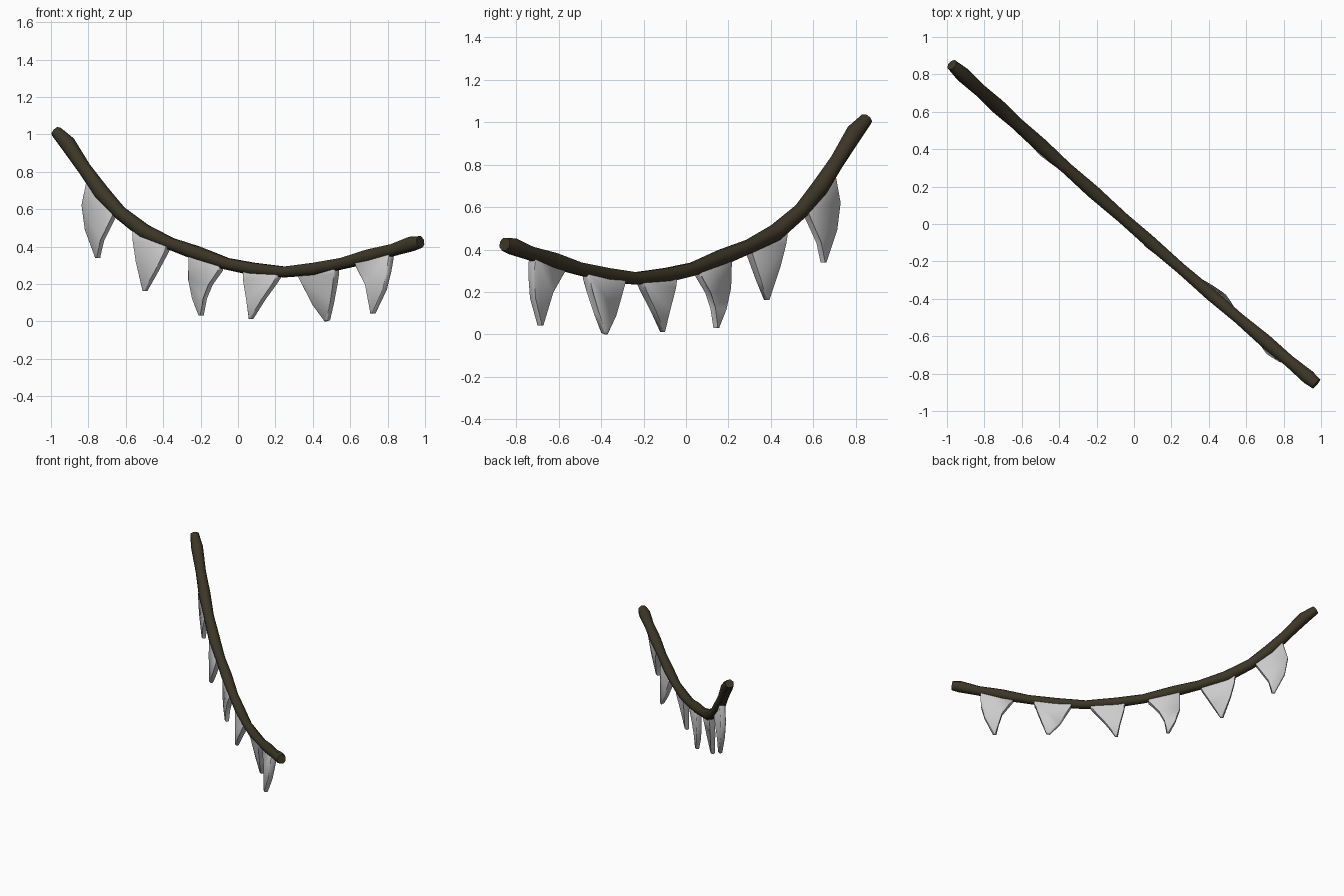
import bpy, bmesh, math
from mathutils import Vector

if "Cube" in bpy.data.objects:
    bpy.data.objects.remove(bpy.data.objects["Cube"])

U = Vector((0.752, -0.659, 0))      # direction the garland runs in plan
N = Vector((-0.659, -0.752, 0))     # direction the flags face


def line_y(x):
    return -0.876 * x - 0.02 * (1 - x * x)


def finish(name, bm):
    bmesh.ops.recalc_face_normals(bm, faces=bm.faces)
    mesh = bpy.data.meshes.new(name)
    bm.to_mesh(mesh)
    bm.free()
    ob = bpy.data.objects.new(name, mesh)
    bpy.context.collection.objects.link(ob)
    bpy.ops.object.select_all(action='DESELECT')
    ob.select_set(True)
    bpy.context.view_layer.objects.active = ob
    bpy.ops.object.shade_smooth_by_angle(angle=math.radians(50))
    return ob


# Sagging rope: eight-sided rings of uneven radius along (x, z, radius)
PATH = [(-0.973, 1.015, .031), (-0.91, .95, .043), (-0.82, .815, .037), (-0.73, .69, .043),
        (-0.63, .58, .037), (-0.50, .48, .041), (-0.36, .415, .034), (-0.22, .365, .039),
        (-0.06, .308, .033), (0.08, .28, .036), (0.25, .264, .031), (0.41, .28, .036),
        (0.56, .31, .032), (0.70, .348, .039), (0.83, .382, .034), (0.93, .415, .041),
        (0.975, .425, .033)]
SIDES = 8
pts = [Vector((x, line_y(x), z)) for x, z, r in PATH]
bm = bmesh.new()
rings = []
for i, p in enumerate(pts):
    t = (pts[min(i + 1, len(pts) - 1)] - pts[max(i - 1, 0)]).normalized()
    up = N.cross(t).normalized()
    side = t.cross(up)
    r = PATH[i][2]
    rings.append([bm.verts.new(p + r * (math.cos(a) * side + math.sin(a) * up))
                  for a in (2 * math.pi * (k + .5) / SIDES for k in range(SIDES))])
for a, b in zip(rings, rings[1:]):
    for k in range(SIDES):
        j = (k + 1) % SIDES
        bm.faces.new((a[k], a[j], b[j], b[k]))
bm.faces.new(rings[0])
bm.faces.new(rings[-1])
rope = finish("rope", bm)
mat = bpy.data.materials.new("dark_rope")
mat.diffuse_color = (0.045, 0.037, 0.02, 1)
mat.use_nodes = True
mat.node_tree.nodes["Principled BSDF"].inputs["Base Color"].default_value = mat.diffuse_color
rope.data.materials.append(mat)

# Pennants: (x, z) outlines with the forward/back swing of each tip
FLAGS = [
    (0.00, [(-.795, .775), (-.828, .62), (-.812, .49), (-.758, .338), (-.742, .338),
            (-.73, .435), (-.66, .565), (-.645, .60)]),
    (-.04, [(-.555, .51), (-.55, .43), (-.535, .318), (-.505, .162), (-.49, .162),
            (-.445, .25), (-.38, .375), (-.365, .41)]),
    (-.01, [(-.255, .37), (-.258, .22), (-.235, .12), (-.205, .03), (-.188, .03),
            (-.18, .125), (-.15, .20), (-.09, .27), (-.085, .31)]),
    (-.03, [(.036, .28), (.04, .22), (.055, .115), (.063, .012), (.076, .012),
            (.135, .115), (.195, .2), (.222, .235), (.23, .26)]),
    (0.05, [(.325, .27), (.335, .238), (.405, .088), (.468, .0), (.487, .006),
            (.503, .1), (.515, .2), (.53, .25), (.53, .295)]),
    (-.045, [(.632, .33), (.638, .295), (.695, .2), (.712, .042), (.73, .042),
             (.785, .17), (.81, .26), (.817, .33), (.82, .37)]),
]
for i, (swing, outline) in enumerate(FLAGS):
    top = max(z for x, z in outline)
    height = top - min(z for x, z in outline)
    bm = bmesh.new()
    sides = []
    for s in (1, -1):
        loop = []
        for x, z in outline:
            d = (top - z) / height
            mid = Vector((x, line_y(x) + swing * d, z))
            loop.append(bm.verts.new(mid + N * s * (.022 - .008 * d)))
        sides.append(loop)
        bm.faces.new(loop)
    n = len(outline)
    for k in range(n):
        j = (k + 1) % n
        bm.faces.new((sides[0][k], sides[0][j], sides[1][j], sides[1][k]))
    # soften the front and back rims
    rim = [e for e in bm.edges if len({v in sides[0] for v in e.verts}) == 1]
    bmesh.ops.bevel(bm, geom=rim, offset=.006, segments=1, affect='EDGES', clamp_overlap=True)
    finish(f"pennant_{i + 1}", bm)
